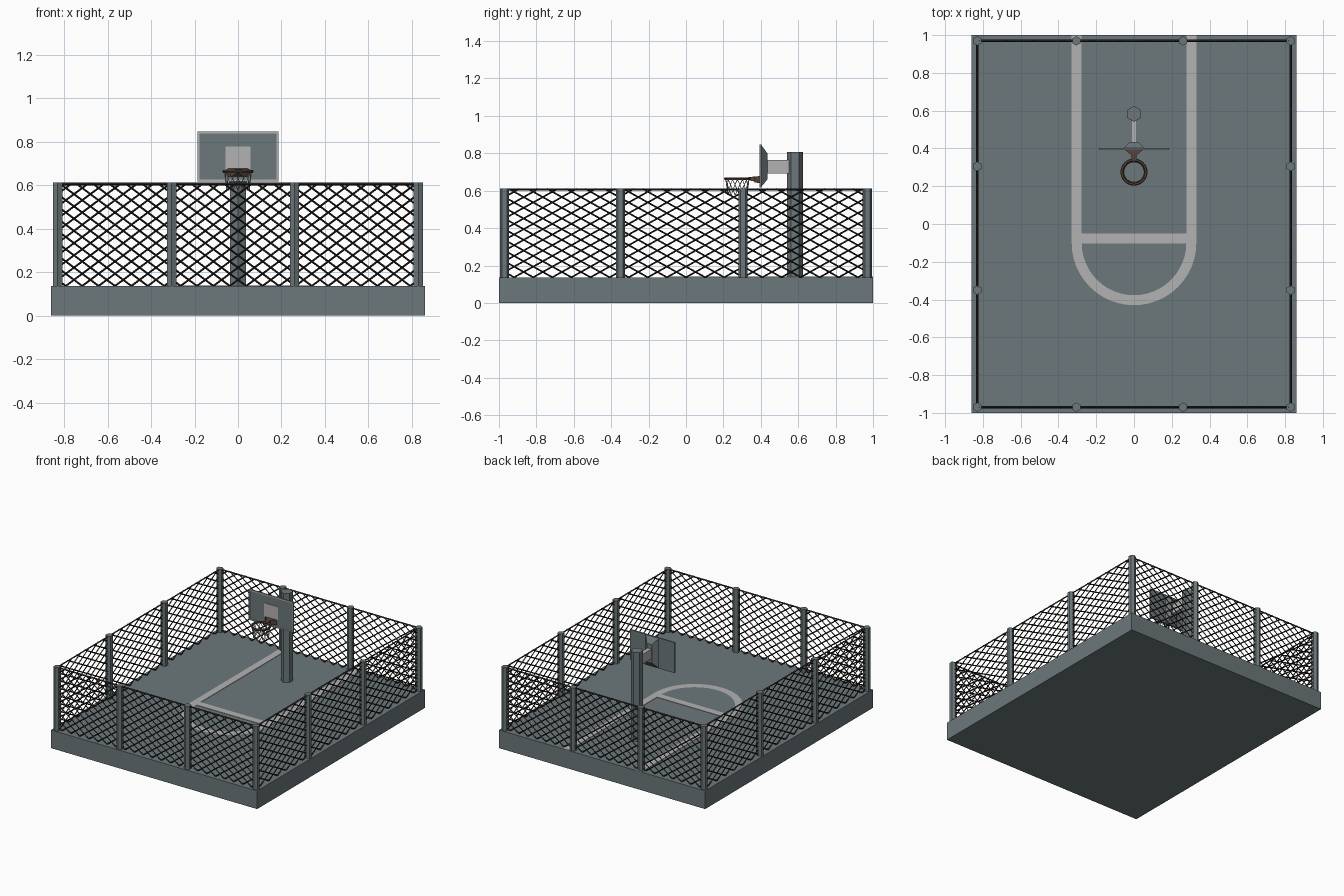
import bpy, bmesh, math
from mathutils import Vector, Matrix

if "Cube" in bpy.data.objects:
    bpy.data.objects.remove(bpy.data.objects["Cube"])

def mat(name, c):
    m = bpy.data.materials.new(name)
    m.diffuse_color = (*c, 1)
    m.use_nodes = True
    m.node_tree.nodes["Principled BSDF"].inputs["Base Color"].default_value = m.diffuse_color
    return m

SLATE = mat("slate", (0.15, 0.185, 0.195))
DARK = mat("wire_dark", (0.024, 0.02, 0.018))
RUST = mat("rim_brown", (0.10, 0.06, 0.045))
LIGHT = mat("line_grey", (0.45, 0.45, 0.45))
BASE, TOP = 0.137, 0.61
PX, PY = 0.83, 0.97

def finish(name, bm, m):
    bmesh.ops.recalc_face_normals(bm, faces=bm.faces)
    me = bpy.data.meshes.new(name)
    bm.to_mesh(me)
    bm.free()
    me.materials.append(m)
    ob = bpy.data.objects.new(name, me)
    bpy.context.collection.objects.link(ob)
    return ob

def add_box(bm, x0, x1, y0, y1, z0, z1):
    M = Matrix.Translation(((x0 + x1) / 2, (y0 + y1) / 2, (z0 + z1) / 2))
    bmesh.ops.create_cube(bm, size=1, matrix=M @ Matrix.Diagonal((x1 - x0, y1 - y0, z1 - z0, 1)))

def box(name, m, *dims):
    bm = bmesh.new()
    add_box(bm, *dims)
    return finish(name, bm, m)

def add_rod(bm, a, b, r, sides=4, spin=0.0):
    a, b = Vector(a), Vector(b)
    d = b - a
    M = Matrix.Translation((a + b) / 2) @ d.to_track_quat('Z', 'Y').to_matrix().to_4x4() @ Matrix.Rotation(spin, 4, 'Z')
    bmesh.ops.create_cone(bm, cap_ends=True, segments=sides, radius1=r, radius2=r, depth=d.length, matrix=M)

def loft(name, m, r0, r1):
    """Solid between two rectangles facing y, each (y, half_x, z0, z1)."""
    bm = bmesh.new()
    rings = [[bm.verts.new(p) for p in ((-w, y, a), (w, y, a), (w, y, b), (-w, y, b))] for y, w, a, b in (r0, r1)]
    for ring in rings:
        bm.faces.new(ring)
    for i in range(4):
        j = (i + 1) % 4
        bm.faces.new((rings[0][i], rings[0][j], rings[1][j], rings[1][i]))
    return finish(name, bm, m)

def add_ring(bm, c, R, r, n=24, k=6):
    v = [[bm.verts.new((c[0] + (R + r * math.cos(q)) * math.cos(t), c[1] + (R + r * math.cos(q)) * math.sin(t),
          c[2] + r * math.sin(q))) for q in (math.tau * j / k for j in range(k))] for t in (math.tau * i / n for i in range(n))]
    for i in range(n):
        for j in range(k):
            i2, j2 = (i + 1) % n, (j + 1) % k
            bm.faces.new((v[i][j], v[i2][j], v[i2][j2], v[i][j2]))

# Court slab
box("court_slab", SLATE, -0.86, 0.86, -1, 1, 0, BASE)

# Painted key: two lanes, free throw line and half circle
bm = bmesh.new()
zl = BASE + 0.003
for s in (-1, 1):
    add_box(bm, *sorted((s * 0.277, s * 0.33)), -0.1, 1.0, BASE - 0.002, zl)
add_box(bm, -0.277, 0.277, -0.103, -0.05, BASE - 0.002, zl)
N = 24
arc = [[bm.verts.new((r * math.cos(t), -0.1 - r * math.sin(t), zl)) for r in (0.277, 0.33)]
       for t in (math.pi * i / N for i in range(N + 1))]
for a, b in zip(arc, arc[1:]):
    bm.faces.new((a[0], a[1], b[1], b[0]))
finish("court_lines", bm, LIGHT)

# Fence posts
bm = bmesh.new()
spots = [(x, s * PY) for x in (-PX, -0.305, 0.26, PX) for s in (-1, 1)]
spots += [(s * PX, y) for y in (-0.35, 0.305) for s in (-1, 1)]
for x, y in spots:
    add_rod(bm, (x, y, BASE - 0.005), (x, y, TOP + 0.003), 0.025, 6)
finish("fence_posts", bm, SLATE)

# Chain link walls: diagonals clipped to each wall, plus a top rail
def wall(name, place, L, w, h):
    bm = bmesh.new()
    H = TOP - BASE
    run = H * w / h
    n = round(2 * L / w)
    step = 2 * L / n
    for i in range(-int(run / step) - 1, n + 1):
        u0 = -L + (i + 0.5) * step
        t0 = max(0, (-L - u0) / run)
        t1 = min(1, (L - u0) / run)
        if t1 - t0 < 0.02:
            continue
        for s in (-1, 1):
            p, q = ((s * (u0 + t * run), BASE + t * H) for t in (t0, t1))
            add_rod(bm, place(*p), place(*q), 0.0045)
    add_rod(bm, place(-L, TOP - 0.004), place(L, TOP - 0.004), 0.006)
    finish(name, bm, DARK)

for s, nx, ny in ((-1, "left", "front"), (1, "right", "back")):
    wall("fence_mesh_" + ny, lambda u, z: (u, s * PY, z), PX, 0.075, 0.056)
    wall("fence_mesh_" + nx, lambda u, z: (s * PX, u, z), PY, 0.1, 0.056)

# Hoop pole, arm and flared mount
bm = bmesh.new()
add_rod(bm, (0, 0.583, BASE - 0.005), (0, 0.583, 0.808), 0.042, 6)
finish("hoop_pole", bm, SLATE)
box("hoop_arm", LIGHT, -0.016, 0.016, 0.42, 0.56, 0.692, 0.765)
loft("backboard_mount", SLATE, (0.402, 0.055, 0.62, 0.845), (0.435, 0.022, 0.66, 0.80))

# Backboard with pale border and target square
box("backboard", SLATE, -0.186, 0.186, 0.395, 0.403, 0.617, 0.847)
bm = bmesh.new()
for s in (-1, 1):
    add_box(bm, *sorted((s * 0.177, s * 0.186)), 0.392, 0.396, 0.617, 0.847)
for z in (0.617, 0.838):
    add_box(bm, -0.177, 0.177, 0.392, 0.396, z, z + 0.009)
finish("backboard_border", bm, LIGHT)
box("target_square", LIGHT, -0.058, 0.058, 0.392, 0.396, 0.676, 0.778)

# Rim and bracket
C = (0, 0.275, 0.664)
bm = bmesh.new()
add_ring(bm, C, 0.064, 0.008)
finish("rim", bm, RUST)
loft("rim_bracket", RUST, (0.335, 0.012, 0.656, 0.672), (0.365, 0.014, 0.65, 0.676))
loft("rim_bracket_flare", RUST, (0.365, 0.014, 0.645, 0.676), (0.395, 0.05, 0.64, 0.678))

# Net: crossing strands tapering down
bm = bmesh.new()
levels = [(0.063, 0.66), (0.059, 0.632), (0.055, 0.604), (0.053, 0.577)]
K = 14
def net_pt(lv, a):
    r, z = levels[lv]
    return (C[0] + r * math.cos(a), C[1] + r * math.sin(a), z)
for lv in range(3):
    for i in range(K):
        a = math.tau * (i + lv / 2) / K
        for s in (-1, 1):
            add_rod(bm, net_pt(lv, a), net_pt(lv + 1, a + s * math.pi / K), 0.0022)
finish("net", bm, LIGHT)
